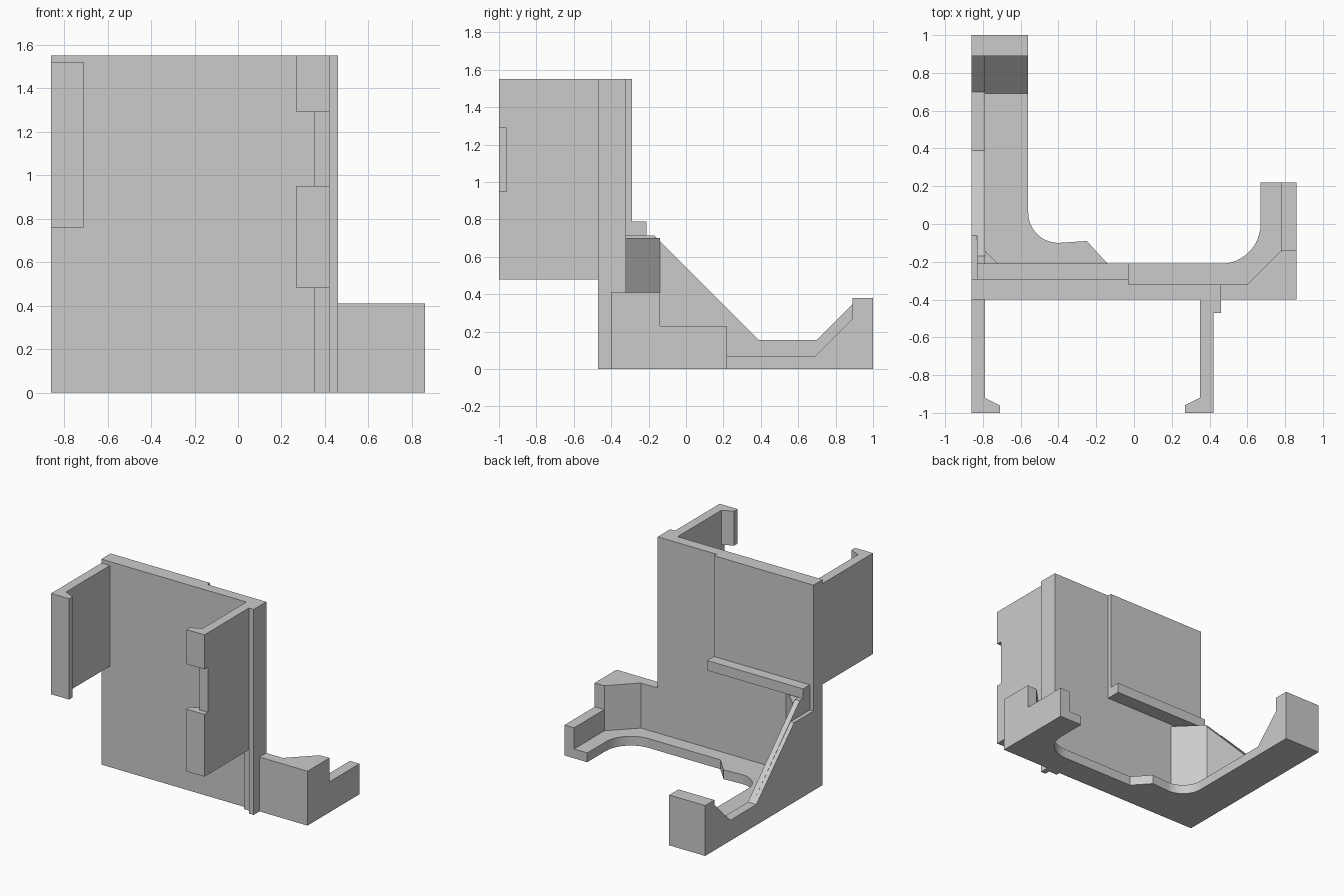
import bpy, bmesh
from math import sin, cos, radians

cube = bpy.data.objects.get("Cube")
if cube:
    bpy.data.objects.remove(cube, do_unlink=True)

grey = bpy.data.materials.new("plain_grey")
grey.use_nodes = True
grey.diffuse_color = (0.6, 0.6, 0.6, 1)
grey.node_tree.nodes["Principled BSDF"].inputs["Base Color"].default_value = grey.diffuse_color


def prism(name, pts, lo, hi, axis="z"):
    """Extrude a profile: (x, y) along z, or (y, z) along x."""
    place = (lambda a, b, t: (a, b, t)) if axis == "z" else (lambda a, b, t: (t, a, b))
    bm = bmesh.new()
    face = bm.faces.new([bm.verts.new(place(a, b, lo)) for a, b in pts])
    new = bmesh.ops.extrude_face_region(bm, geom=[face])["geom"]
    verts = [v for v in new if isinstance(v, bmesh.types.BMVert)]
    bmesh.ops.translate(bm, verts=verts, vec=place(0, 0, hi - lo))
    bmesh.ops.recalc_face_normals(bm, faces=bm.faces)
    mesh = bpy.data.meshes.new(name)
    bm.to_mesh(mesh)
    bm.free()
    mesh.materials.append(grey)
    obj = bpy.data.objects.new(name, mesh)
    bpy.context.scene.collection.objects.link(obj)
    return obj


def box(name, x0, x1, y0, y1, z0, z1):
    return prism(name, [(x0, y0), (x1, y0), (x1, y1), (x0, y1)], z0, z1)


def arc(cx, cy, r, a0, a1, n=12):
    angles = [radians(a0 + (a1 - a0) * i / n) for i in range(n + 1)]
    return [(cx + r * cos(a), cy + r * sin(a)) for a in angles]


W, F = 0.86, -0.40          # half width, front of the plate
BACK, FLOOR = -0.32, 0.07   # back of the plate, floor thickness

# Floor with its curved cut-out
prism("floor", [(-W, F), (W, F), (W, 0.22), (0.67, 0.22)]
      + arc(0.46, 0, 0.21, 0, -90)
      + [(-0.14, -0.21), (-0.25, -0.09)]
      + arc(-0.40, 0.06, 0.16, -90, -180)
      + [(-0.56, 1), (-W, 1)], 0, FLOOR)

# Upright plate, its thicker half and the shelf below it
box("back_plate", -W, 0.46, F, BACK, 0, 1.55)
box("thick_panel", -W, -0.03, BACK, -0.29, 0.79, 1.55)
box("shelf", -0.83, -0.03, BACK, -0.21, 0.715, 0.79)

# Sloping side wall, with a notch in its outer strip
tail = [(0.39, 0.155), (0.70, 0.155), (0.89, 0.345), (0.89, 0)]
prism("side_wall", [(BACK, 0), (BACK, 0.715), (-0.17, 0.715)] + tail, -0.83, -0.79, "x")
prism("side_wall_outer", [(BACK, 0), (BACK, 0.79), (-0.29, 0.79), (-0.29, 0.60),
                          (-0.06, 0.60)] + tail, -W, -0.83, "x")
prism("tall_corner", [(-0.79, BACK), (-0.61, BACK), (-0.79, -0.14)], 0, 0.70)

# Raised end of the long leg
box("end_block", -W, -0.56, 0.89, 1, 0, 0.38)
prism("end_ramp", [(0.69, FLOOR), (0.89, FLOOR), (0.89, 0.27)], -0.79, -0.56, "x")

# Short leg: corner block and low wall
prism("low_corner", [(0.46, F), (W, F), (W, -0.14), (0.78, -0.14),
                     (0.60, BACK), (0.46, BACK)], 0, 0.41)
box("low_wall", 0.78, W, -0.14, 0.22, 0, 0.23)

# Front arms with inward hooks
def hooked(outer, inner, tip):
    return [(outer, F), (outer, -1), (tip, -1), (tip, -0.96), (inner, -0.92), (inner, F)]

prism("wide_arm", hooked(-W, -0.79, -0.71), 0.76, 1.52)
for name, z0, z1 in (("lower", 0.48, 0.95), ("upper", 1.29, 1.55)):
    prism("split_arm_" + name, hooked(0.42, 0.35, 0.27), z0, z1)
box("split_arm_middle", 0.35, 0.42, -0.96, F, 0.95, 1.29)

# Ribs at the foot of the split arm
box("outer_rib", 0.42, 0.46, -0.47, F, 0, 1.55)
box("inner_rib", 0.35, 0.42, -0.43, F, 0, 0.48)
